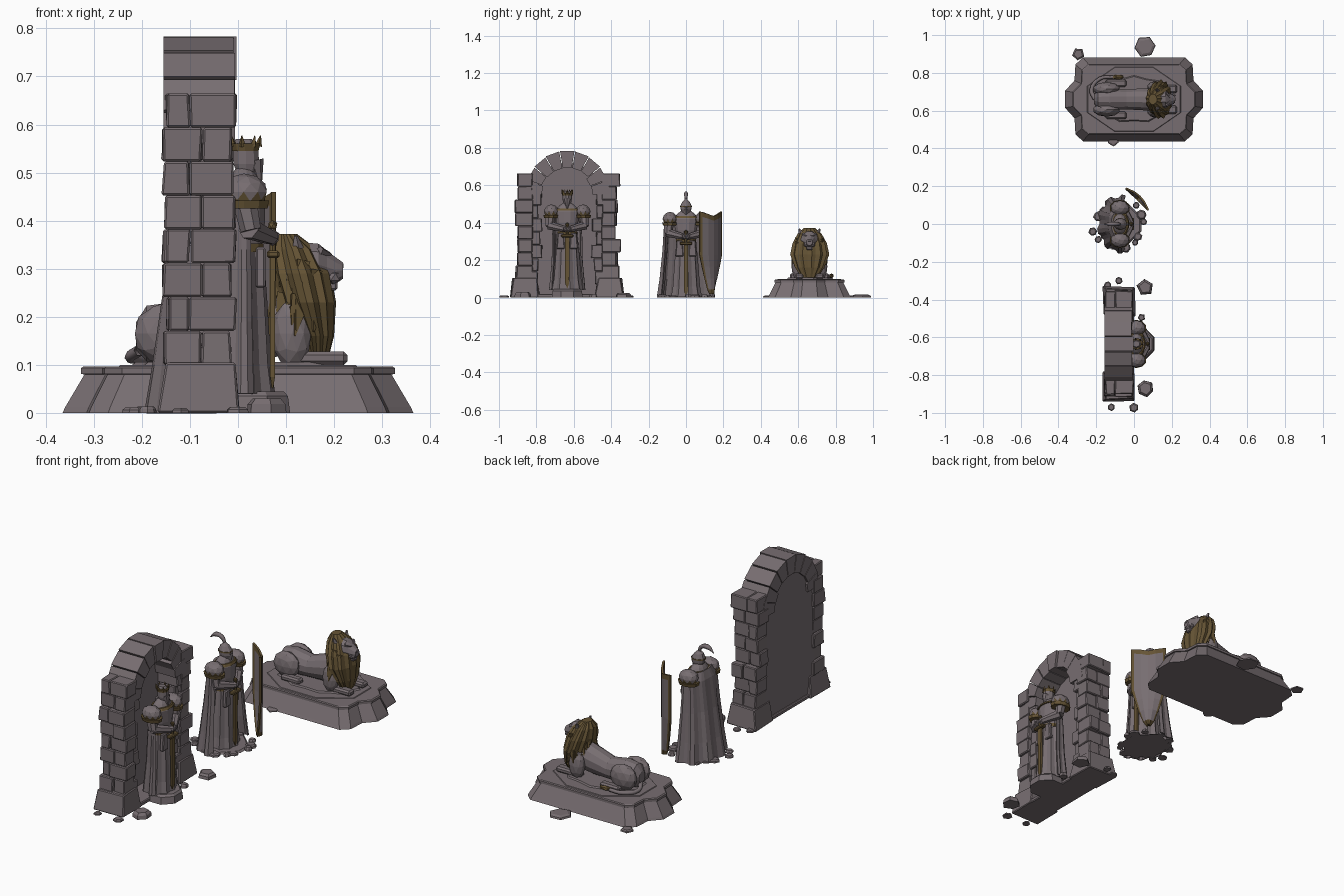
import bpy, bmesh, math, random
from math import cos, sin, pi
from mathutils import Vector, Matrix

random.seed(4)
if "Cube" in bpy.data.objects:
    bpy.data.objects.remove(bpy.data.objects["Cube"])

def material(name, rgb):
    m = bpy.data.materials.new(name)
    m.use_nodes = True
    m.diffuse_color = (*rgb, 1)
    m.node_tree.nodes["Principled BSDF"].inputs["Base Color"].default_value = (*rgb, 1)
    return m

MATS = [material("grey_stone", (0.185, 0.155, 0.165)), material("old_gold", (0.13, 0.088, 0.035))]
STONE, GOLD = 0, 1
origin = Vector()

def jit(a):
    return random.uniform(-a, a)

def emit(name, bm, mat=STONE, rule=None):
    """Turn a bmesh into a flat shaded object; rule picks gold faces by their centre."""
    bmesh.ops.recalc_face_normals(bm, faces=bm.faces)
    for f in bm.faces:
        f.material_index = GOLD if rule and rule(f.calc_center_median()) else mat
    mesh = bpy.data.meshes.new(name)
    bm.to_mesh(mesh)
    bm.free()
    for m in MATS:
        mesh.materials.append(m)
    ob = bpy.data.objects.new(name, mesh)
    ob.location = origin
    bpy.context.collection.objects.link(ob)
    return ob

def skin(name, rings, mat=STONE, rule=None):
    """Join rings of points, with caps at both ends."""
    bm = bmesh.new()
    vs = [[bm.verts.new(p) for p in r] for r in rings]
    n = len(vs[0])
    for a, b in zip(vs, vs[1:]):
        for i in range(n):
            bm.faces.new((a[i], a[(i + 1) % n], b[(i + 1) % n], b[i]))
    bm.faces.new(vs[0][::-1])
    bm.faces.new(vs[-1])
    return emit(name, bm, mat, rule)

def loft(name, secs, n=12, mat=STONE, axis="z", fold=0, y=0, rule=None):
    """Sections are (position along axis, radius, side radius, centre offset)."""
    rings = []
    for t, ra, rb, c in secs:
        ring = []
        for i in range(n):
            a, k = 2 * pi * (i + .5) / n, 1 + fold * (-1) ** i
            u, v = c + ra * k * cos(a), y + rb * k * sin(a)
            ring.append((u, v, t) if axis == "z" else (t, v, u))
        rings.append(ring)
    return skin(name, rings, mat, rule)

def block(name, lo, hi, mat=STONE, top=(1, 1), rough=0.0, bevel=0.004):
    lo, hi = Vector(lo), Vector(hi)
    size, mid = hi - lo, (hi + lo) / 2
    bm = bmesh.new()
    bmesh.ops.create_cube(bm, size=1)
    for v in bm.verts:
        s = top if v.co.z > 0 else (1, 1)
        v.co = mid + Vector((v.co.x * size.x * s[0] + jit(rough), v.co.y * size.y * s[1] + jit(rough), v.co.z * size.z))
    if bevel:
        bmesh.ops.bevel(bm, geom=bm.edges[:], offset=bevel, segments=1, affect="EDGES")
    return emit(name, bm, mat)

def blob(name, c, r, mat=STONE, rule=None, sub=2):
    bm = bmesh.new()
    bmesh.ops.create_icosphere(bm, subdivisions=sub, radius=1, matrix=Matrix.Translation(c) @ Matrix.Diagonal((*r, 1)))
    return emit(name, bm, mat, rule)

def limb(name, p, q, r1, r2, n=7, mat=STONE):
    p, q = Vector(p), Vector(q)
    d = q - p
    bm = bmesh.new()
    m = Matrix.Translation((p + q) / 2) @ d.to_track_quat("Z", "Y").to_matrix().to_4x4()
    bmesh.ops.create_cone(bm, cap_ends=True, segments=n, radius1=r1, radius2=r2, depth=d.length, matrix=m)
    return emit(name, bm, mat)

def tube(name, pts, radii, mat=STONE):
    cu = bpy.data.curves.new(name, "CURVE")
    cu.dimensions, cu.bevel_depth, cu.bevel_resolution, cu.resolution_u = "3D", 1, 1, 4
    sp = cu.splines.new("BEZIER")
    sp.bezier_points.add(len(pts) - 1)
    for b, p, r in zip(sp.bezier_points, pts, radii):
        b.co, b.radius, b.handle_left_type, b.handle_right_type = p, r, "AUTO", "AUTO"
    cu.materials.append(MATS[mat])
    ob = bpy.data.objects.new(name, cu)
    ob.location = origin
    bpy.context.collection.objects.link(ob)

def rock(name, x, y, r, h):
    n, turn = random.choice((5, 6, 7)), random.random()
    base = [(x + r * k * cos(a), y + r * k * sin(a)) for a, k in
            ((2 * pi * (i + turn) / n, random.uniform(.85, 1)) for i in range(n))]
    skin(name, [[(x + (u - x) * s, y + (v - y) * s, z) for u, v in base] for z, s in ((0, 1), (h * .6, .95), (h, .7))])

def cape(name, levels, n=22, fold=.06):
    """Draped sheet round the back, open to the front."""
    bm = bmesh.new()
    rows = []
    for z, rx, ry in levels:
        row = []
        for i in range(n + 1):
            a = math.radians(75 + 210 * i / n)
            k = 1 + fold * (1 - z / .6) * (-1) ** (i // 2)
            row.append(bm.verts.new((rx * k * cos(a), ry * k * sin(a), z)))
        rows.append(row)
    for a, b in zip(rows, rows[1:]):
        for i in range(n):
            bm.faces.new((a[i], a[i + 1], b[i + 1], b[i]))
    ob = emit(name, bm)
    ob.modifiers.new("thickness", "SOLIDIFY").thickness = .008

def figure(who, cape_levels):
    """Armoured standing figure facing +x with hands on a sword."""
    loft(who + "_robe", [(0, .062, .08, 0), (.06, .054, .07, 0), (.2, .046, .06, 0), (.31, .038, .05, 0)], 18, fold=.07)
    loft(who + "_torso", [(.3, .038, .05, 0), (.36, .046, .06, 0), (.42, .046, .07, 0), (.45, .03, .045, 0), (.468, .018, .02, 0)])
    loft(who + "_belt", [(.295, .043, .055, 0), (.312, .043, .055, 0)], mat=GOLD)
    loft(who + "_collar", [(.425, .05, .074, 0), (.437, .044, .062, 0)], mat=GOLD)
    cape(who + "_cape", cape_levels)
    for side, s in (("left", 1), ("right", -1)):
        blob(f"{who}_{side}_pauldron", (0, s * .085, .42), (.05, .04, .038), rule=lambda c: c.z < .41)
        loft(f"{who}_{side}_pauldron_rim", [(.385, .052, .038, 0), (.402, .055, .043, 0)], 10, GOLD, y=s * .085)
        limb(f"{who}_{side}_upper_arm", (0, s * .09, .41), (.015, s * .095, .34), .027, .022)
        limb(f"{who}_{side}_forearm", (.01, s * .095, .345), (.058, s * .015, .325), .024, .016)
        blob(f"{who}_{side}_hand", (.06, s * .008, .325), (.016, .014, .018), sub=1)
        block(f"{who}_{side}_hip_plate", (.025, s * .035 - .022, .22), (.045, s * .035 + .022, .305), top=(1, .7))
    # sword standing point down
    loft("sword_blade", [(.012, .002, .003, .06), (.035, .007, .015, .06), (.29, .008, .017, .06)], 4, GOLD)
    block("sword_guard", (.048, -.033, .282), (.074, .033, .298), GOLD)
    limb("sword_grip", (.06, 0, .29), (.06, 0, .345), .007, .007, mat=GOLD)
    blob("sword_pommel", (.06, 0, .35), (.011, .011, .011), GOLD, sub=1)

# ---- Arched niche ----
origin = Vector((0, -.635, 0))
CZ = .55
block("niche_floor", (-.155, -.28, 0), (.0, .28, .02))
back = [(.2 * cos(a), CZ - .03 + .2 * sin(a)) for a in (pi * i / 12 for i in range(13))] + [(-.2, .01), (.2, .01)]
skin("niche_back_wall", [[(x, u, v) for u, v in back] for x in (-.145, -.12)])
for side, s in (("left", 1), ("right", -1)):
    def pair(name, x0, x1, y0, y1, z0, z1, **kw):
        block(f"{side}_{name}", (x0, min(s * y0, s * y1), z0), (x1, max(s * y0, s * y1), z1), **kw)
    pair("pillar_foot", -.165, .005, .15, .305, 0, .105, top=(.84, .8), rough=.006)
    z = .1
    for i in range(8):
        h = .0705
        split = -.1 if i % 2 else -.075
        wide = .268 + jit(.012)
        pair("outer_stone", -.152 + jit(.006), split, .185, wide, z, z + h, rough=.003)
        pair("outer_stone", split, -.01 + jit(.008), .185, wide + jit(.01), z, z + h, rough=.003)
        if i < 7:
            pair("inner_stone", -.14, -.02 + jit(.012), .145 + jit(.014), .2, z - .03, z + h - .03, rough=.003)
        z += h
    pair("shoulder_stone", -.145, -.02, .15, .21, .56, .66)
N = 9
for i in range(N):
    a0, a1 = pi * i / N, pi * (i + 1) / N
    outer, inner, front = (.236 if i == N // 2 else .23 + jit(.005)), .14 + jit(.008), -.008 + jit(.006)
    quad = [(r * cos(a), CZ + r * sin(a)) for r, a in ((inner, a0 + .01), (outer, a0 + .01), (outer, a1 - .01), (inner, a1 - .01))]
    skin("arch_stone", [[(x, u, v) for u, v in quad] for x in (-.155, front)])
for x, y, r, h in ((.06, -.235, .05, .03), (-.12, -.335, .022, .01), (0, -.338, .027, .012), (.06, .30, .05, .025),
                   (.04, .14, .022, .02), (-.08, .335, .022, .012), (-.14, .31, .022, .012)):
    rock("niche_rubble", x, y, r, h)

# ---- King statue in the niche ----
origin = Vector((.03, -.635, 0))
loft("king_dais", [(0, .085, .09, 0), (.035, .08, .085, 0), (.045, .07, .075, 0)], 8)
origin = Vector((.012, -.635, .04))
figure("king", [(0, .085, .092), (.15, .07, .08), (.3, .06, .078), (.43, .045, .075)])
loft("king_head", [(.455, .018, .018, .005), (.478, .028, .024, .005), (.51, .028, .025, .004), (.53, .018, .016, 0)], 10)
limb("king_beard", (.022, 0, .485), (.034, 0, .435), .02, .004)
loft("king_crown", [(.505, .029, .027, .003), (.52, .033, .031, .003)], 10, GOLD)
for i in range(7):
    a = 2 * pi * i / 7
    limb("crown_point", (.003 + .027 * cos(a), .025 * sin(a), .515), (.003 + .032 * cos(a), .03 * sin(a), .537), .008, .001, 4, GOLD)

# ---- Knight statue ----
origin = Vector((-.075, 0, 0))
figure("knight", [(0, .115, .148), (.1, .1, .135), (.25, .08, .122), (.4, .06, .115), (.44, .045, .08)])
loft("knight_helmet", [(.445, .022, .02, .005), (.47, .034, .028, .005), (.49, .034, .03, .003), (.512, .022, .02, 0), (.528, .004, .004, 0)], 10)
limb("helmet_visor", (.022, 0, .45), (.042, 0, .485), .016, .006, 4)
loft("helmet_band", [(.484, .037, .032, .003), (.49, .037, .032, .003)], 10, GOLD)
tube("helmet_plume", [(0, 0, .515), (-.012, 0, .546), (-.05, 0, .555), (-.085, 0, .53)], (.006, .01, .012, .001))
for i in range(13):
    a = 2 * pi * i / 13
    rock("knight_rubble", .128 * cos(a) + jit(.02), .125 * sin(a) + jit(.015), random.uniform(.017, .03), random.uniform(.008, .02))
loft("knight_ground", [(0, .11, .125, 0), (.008, .1, .115, 0)], 11, fold=.08)

# tall shield, turned to the front left
origin = Vector((.015, .13, .02))
bm = bmesh.new()
cols = [-1, -.84, -.42, 0, .42, .84, 1]
rows = []
for v in (0, .06, .2, .35, .5, .7, .94, 1):
    w = .083 * min(1, .06 + (v / .55) ** .7) if v < .5 else .083
    row = []
    for u in cols:
        d = .022 * (1 - u * u)
        row.append(bm.verts.new((.72 * u * w + .7 * d, -.7 * u * w + .72 * d, .415 * v + (.025 * abs(u) if v > .9 else 0))))
    rows.append(row)
for j, (a, b) in enumerate(zip(rows, rows[1:])):
    for i in range(len(cols) - 1):
        bm.faces.new((a[i], a[i + 1], b[i + 1], b[i])).tag = i in (0, 5) or j in (0, 6)
edge = {f.index for f in bm.faces if f.tag} if not bm.faces.index_update() else set()
shield = emit("knight_shield", bm)
for p in shield.data.polygons:
    p.material_index = GOLD if p.index in edge else STONE
sol = shield.modifiers.new("thickness", "SOLIDIFY")
sol.thickness, sol.offset = .01, 0

# ---- Lion on its pedestal ----
origin = Vector((0, .66, 0))
q = [(.365, .045), (.315, .1), (.31, .185), (.27, .222)]
outline = q + [(-x, y) for x, y in q[::-1]] + [(-x, -y) for x, y in q] + [(x, -y) for x, y in q[::-1]]
skin("pedestal", [[(x * sx, y * sy, z) for x, y in outline] for z, sx, sy in
     ((0, 1, 1), (.012, .985, .97), (.08, .875, .815), (.081, .895, .84), (.093, .895, .84), (.097, .88, .82))])
loft("pedestal_step", [(.09, .275, .19, 0), (.1, .265, .182, 0)], 8)
loft("lion_ground", [(.095, .22, .125, 0), (.106, .205, .115, 0)], 18, fold=.05)
for x, y, r, h in ((.06, .278, .062, .015), (-.295, .24, .035, .012), (-.11, -.215, .036, .01)):
    rock("pedestal_rubble", x, y, r, h)
loft("lion_body", [(-.212, .03, .025, .16), (-.19, .06, .05, .165), (-.13, .065, .06, .168), (-.04, .055, .055, .163),
                   (.05, .07, .06, .18), (.12, .075, .06, .195)], 12, axis="x")
for side, s in (("left", 1), ("right", -1)):
    blob(f"lion_{side}_haunch", (-.145, s * .055, .165), (.073, .037, .066))
    block(f"lion_{side}_hind_paw", (-.15, s * .085 - .02, .1), (-.04, s * .085 + .02, .128), bevel=.008)
    blob(f"lion_{side}_shoulder", (.112, s * .066, .165), (.042, .03, .072))
    block(f"lion_{side}_foreleg", (.09, s * .055 - .022, .1), (.228, s * .055 + .022, .128), bevel=.008)
    limb(f"lion_{side}_ear", (.125, s * .042, .335), (.12, s * .055, .368), .016, .004, 5)
    limb(f"lion_{side}_brow", (.17, s * .035, .338), (.19, s * .008, .328), .009, .007, 5)
    blob(f"lion_{side}_cheek", (.198, s * .015, .283), (.018, .016, .016), sub=1)
loft("lion_mane", [(.105, .02, .04, .165), (.16, .036, .075, .162), (.23, .058, .1, .143), (.29, .062, .088, .128),
                   (.34, .05, .062, .113), (.372, .022, .028, .1)], 26, GOLD, fold=.06)
for i in range(34):
    # swept back locks of the mane
    a, t = random.uniform(.9, 2 * pi - .9), random.uniform(.2, .33)
    w = .1 - .4 * max(0, t - .25)
    p = Vector((.135 + .045 * cos(a), w * .8 * sin(a), t))
    limb("mane_lock", p, p + Vector((.012 * cos(a) - .008, .016 * sin(a), -.06)), .02, .002, 4, GOLD)
loft("lion_face", [(.13, .05, .05, .308), (.168, .046, .047, .308), (.185, .036, .034, .303), (.206, .027, .024, .296),
                   (.218, .018, .017, .296)], 10, axis="x")
block("lion_nose", (.2, -.011, .298), (.22, .011, .314))
block("lion_chin", (.17, -.016, .255), (.207, .016, .277))
tube("lion_tail", [(-.205, 0, .13), (-.225, .05, .115), (-.18, .11, .113), (-.11, .118, .113)], (.012, .011, .01, .009))
blob("lion_tail_tuft", (-.085, .118, .116), (.035, .014, .013), GOLD, sub=1)
